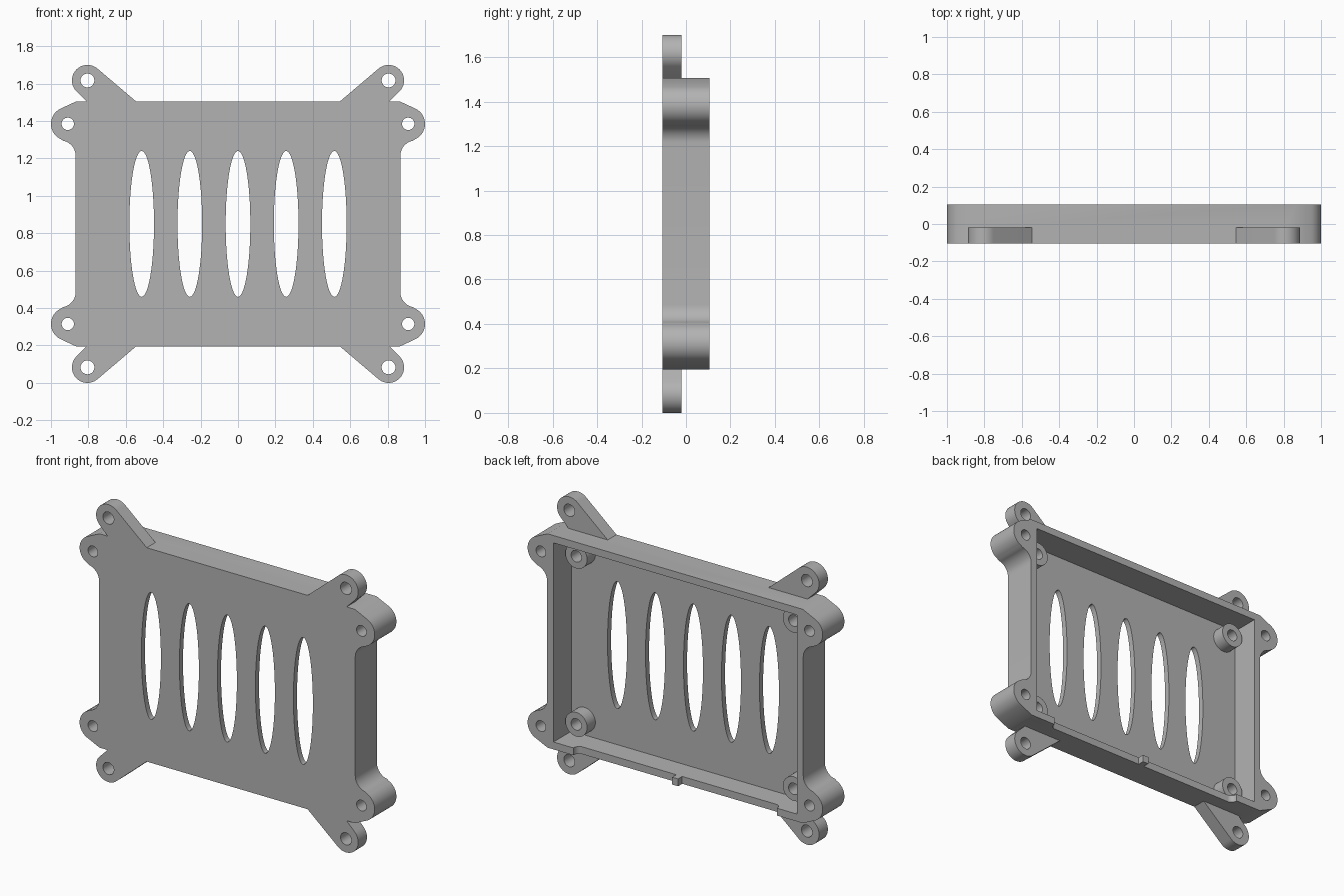
import bpy, bmesh, math
from mathutils import Vector

if "Cube" in bpy.data.objects:
    bpy.data.objects.remove(bpy.data.objects["Cube"], do_unlink=True)

MID = 0.85                      # height of the centre line
FRONT, BACK = -0.105, 0.105
CORNERS = [(1, 1), (-1, 1), (-1, -1), (1, -1)]

grey = bpy.data.materials.new("mid grey")
grey.use_nodes = True
grey.diffuse_color = (0.45, 0.45, 0.45, 1)
grey.node_tree.nodes["Principled BSDF"].inputs["Base Color"].default_value = (0.45, 0.45, 0.45, 1)


def arc(cx, cz, rx, rz, start, end, steps):
    angles = [math.radians(start + (end - start) * i / steps) for i in range(steps + 1)]
    return [(cx + rx * math.cos(a), cz + rz * math.sin(a)) for a in angles]


def ellipse(cx, cz, rx, rz, steps=40):
    return arc(cx, cz, rx, rz, 0, 360, steps)[:-1]


def flip(points, sx, sz):
    return [(sx * x, sz * z) for x, z in points]


def prism(name, outlines, low, high, upright=False):
    """Extrude closed outlines along y, or along z when upright."""
    bm = bmesh.new()
    for outline in outlines:
        def ring(d):
            return [bm.verts.new((a, b, MID + d) if upright else (a, d, MID + b)) for a, b in outline]
        one, two = ring(low), ring(high)
        bm.faces.new(one)
        bm.faces.new(two)
        for i in range(len(one)):
            bm.faces.new((one[i - 1], one[i], two[i], two[i - 1]))
    bmesh.ops.recalc_face_normals(bm, faces=bm.faces)
    mesh = bpy.data.meshes.new(name)
    bm.to_mesh(mesh)
    bm.free()
    mesh.materials.append(grey)
    obj = bpy.data.objects.new(name, mesh)
    bpy.context.collection.objects.link(obj)
    return obj


def combine(target, tool, operation):
    mod = target.modifiers.new(operation, "BOOLEAN")
    mod.operation, mod.solver, mod.object = operation, "EXACT", tool
    select(target)
    bpy.ops.object.modifier_apply(modifier=mod.name)
    bpy.data.objects.remove(tool, do_unlink=True)


def select(obj):
    bpy.ops.object.select_all(action="DESELECT")
    obj.select_set(True)
    bpy.context.view_layer.objects.active = obj


def smooth(obj):
    select(obj)
    bpy.ops.object.shade_smooth_by_angle(angle=math.radians(30))


# Case outline: one corner with its rounded ear, mirrored to all four
ear = (0.91, 0.535)
corner = [(0.865, 0.655)] + arc(*ear, 0.09, 0.09, 67, -65, 20)
corner += arc(0.95, 0.364, 0.082, 0.082, 100, 180, 10)
outline = []
for sx, sz in CORNERS:
    part = flip(corner, sx, sz)
    outline += part[::-1] if sx * sz > 0 else part
case = prism("case", [outline], FRONT, BACK)

# Corner lugs, thinner than the case, growing out of its top and bottom
lug_eye = (0.805, 0.767)
lug = [(0.545, 0.63), (0.545, 0.655)] + arc(*lug_eye, 0.083, 0.083, 131, -45, 24)
lug += [(0.81, 0.655), (0.81, 0.63)]
combine(case, prism("lugs", [flip(lug, *s) for s in CORNERS], FRONT, -0.02), "UNION")

# Hollow open towards the back
hollow = [(0.825 * sx, 0.61 * sz) for sx, sz in CORNERS]
combine(case, prism("hollow", [hollow], -0.07, 0.3), "DIFFERENCE")

# Vent slots and screw holes
cuts = [ellipse(0.2575 * i, 0, 0.066, 0.39, 64) for i in range(-2, 3)]
for s in CORNERS:
    cuts.append(flip(ellipse(*ear, 0.033, 0.033), *s))
    cuts.append(flip(ellipse(*lug_eye, 0.037, 0.037), *s))
combine(case, prism("holes", cuts, -0.3, 0.3), "DIFFERENCE")

# Two shallow round-ended notches in the rear edge of the bottom wall
notch = [(0.02, 0.2), (0.02, 0.065)] + arc(0.655, 0.1, 0.035, 0.035, -90, 0, 8) + [(0.69, 0.2)]
combine(case, prism("notches", [notch, flip(notch, -1, 1)], -0.75, -0.58, True), "DIFFERENCE")
smooth(case)

# Hollow standoffs inside the case corners
for sx, sz in CORNERS:
    x, z = 0.737 * sx, 0.515 * sz
    name = ("left" if sx > 0 else "right") + ("_upper" if sz > 0 else "_lower") + "_standoff"
    post = prism(name, [ellipse(x, z, 0.074, 0.074)], -0.08, 0.01)
    combine(post, prism("bore", [ellipse(x, z, 0.035, 0.035)], -0.068, 0.1), "DIFFERENCE")
    smooth(post)
